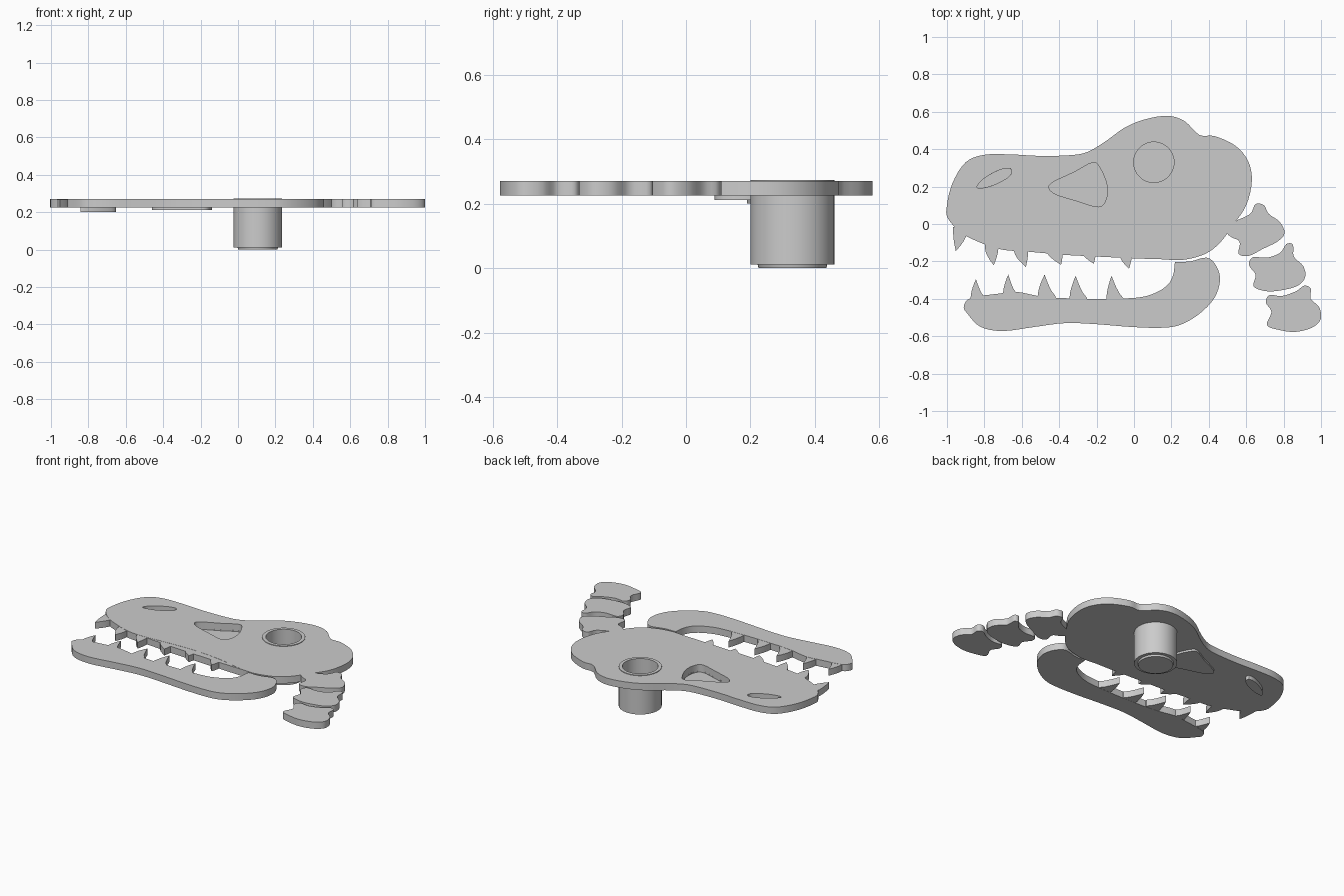
import bpy, bmesh, math
from mathutils import Vector

if "Cube" in bpy.data.objects:
    bpy.data.objects.remove(bpy.data.objects["Cube"])

Z0, Z1 = 0.225, 0.270          # plate bottom and top


def smooth(pts, n=4):
    """Closed Catmull-Rom curve through the points."""
    p = [Vector(q) for q in pts]
    out = []
    for i in range(len(p)):
        a, b, c, d = (p[(i + k - 1) % len(p)] for k in range(4))
        for s in range(n):
            t = s / n
            out.append(0.5 * (2 * b + (c - a) * t + (2 * a - 5 * b + 4 * c - d) * t * t
                              + (3 * b - a - 3 * c + d) * t ** 3))
    return out


def grow(pts, f):
    c = sum((Vector(p) for p in pts), Vector((0, 0))) / len(pts)
    return [c + (Vector(p) - c) * f for p in pts]


def shade(ob):
    bpy.ops.object.select_all(action='DESELECT')
    ob.select_set(True)
    bpy.context.view_layer.objects.active = ob
    bpy.ops.object.shade_smooth_by_angle(angle=math.radians(35))


def plate(name, loops, z0=Z0, z1=Z1):
    """Flat extrusion; the first loop of a pair is the outside, later ones are holes."""
    cu = bpy.data.curves.new(name + "_profile", 'CURVE')
    cu.dimensions, cu.fill_mode, cu.extrude = '2D', 'BOTH', (z1 - z0) / 2
    for lp in loops:
        sp = cu.splines.new('POLY')
        sp.points.add(len(lp) - 1)
        for q, v in zip(sp.points, lp):
            q.co = (v[0], v[1], 0, 1)
        sp.use_cyclic_u = True
    tmp = bpy.data.objects.new(name + "_tmp", cu)
    bpy.context.collection.objects.link(tmp)
    dg = bpy.context.evaluated_depsgraph_get()
    me = bpy.data.meshes.new_from_object(tmp.evaluated_get(dg))
    bpy.data.objects.remove(tmp)
    bm = bmesh.new()
    bm.from_mesh(me)
    bmesh.ops.remove_doubles(bm, verts=bm.verts, dist=1e-5)
    bmesh.ops.translate(bm, verts=bm.verts, vec=(0, 0, (z0 + z1) / 2))
    bmesh.ops.recalc_face_normals(bm, faces=bm.faces)
    bm.to_mesh(me)
    bm.free()
    ob = bpy.data.objects.new(name, me)
    bpy.context.collection.objects.link(ob)
    shade(ob)
    return ob


# skull plate with eye, cheek and nostril openings
skull = [(-1, .10), (-.97, .22), (-.9, .33), (-.80, .37), (-.66, .372), (-.5, .364), (-.34, .368),
         (-.25, .385), (-.155, .44), (-.05, .515), (.06, .56), (.18, .578), (.27, .55), (.35, .476),
         (.43, .47), (.54, .42), (.61, .337), (.63, .23), (.60, .10), (.53, -.005), (.46, -.10),
         (.38, -.16), (.26, -.192), (.14, -.185), (-.02, -.15), (-.21, -.13), (-.4, -.133),
         (-.61, -.144), (-.72, -.134), (-.82, -.10), (-.92, -.05), (-.995, .03)]
cheek = smooth([(-.455, .197), (-.425, .228), (-.32, .277), (-.225, .327), (-.185, .305), (-.145, .21),
                (-.15, .13), (-.19, .092), (-.30, .122), (-.42, .16)])
nostril = smooth([(-.84, .20), (-.8, .245), (-.715, .29), (-.66, .295), (-.665, .257),
                  (-.74, .213), (-.815, .192)])
EX, EY, N = 0.106, 0.33, 48
eye = [(EX + .125 * math.cos(2 * math.pi * i / N), EY + .125 * math.sin(2 * math.pi * i / N))
       for i in range(N)]
plate("skull", [smooth(skull), eye, cheek, nostril])

# shallow pockets under the openings
for name, outline, bottom in (("cheek_pocket", cheek, .212), ("nostril_pocket", nostril, .200)):
    plate(name + "_wall", [grow(outline, 1.03), grow(outline, .995)], bottom, Z0 + .002)
    plate(name + "_floor", [outline], bottom, bottom + .008)

# deep eye cup, lathed
prof = [(.105, 0), (.108, .012), (.13, .012), (.13, .274), (.108, .274), (.108, .02)]
bm = bmesh.new()
rings = [[bm.verts.new((EX + r * math.cos(2 * math.pi * i / N), EY + r * math.sin(2 * math.pi * i / N), z))
          for i in range(N)] for r, z in prof]
for a, b in zip(rings, rings[1:]):
    for i in range(N):
        j = (i + 1) % N
        bm.faces.new((a[i], a[j], b[j], b[i]))
bm.faces.new(rings[0])
bm.faces.new(rings[-1])
bmesh.ops.recalc_face_normals(bm, faces=bm.faces)
me = bpy.data.meshes.new("eye_cup")
bm.to_mesh(me)
bm.free()
cup = bpy.data.objects.new("eye_cup", me)
bpy.context.collection.objects.link(cup)
shade(cup)

# lower jaw
jaw = [(-.91, -.44), (-.87, -.395), (-.72, -.372), (-.625, -.363), (-.475, -.39), (-.235, -.40),
       (.005, -.395), (.11, -.37), (.18, -.325), (.21, -.27), (.218, -.21), (.225, -.203), (.30, -.20),
       (.39, -.18), (.44, -.225), (.46, -.30), (.43, -.395), (.35, -.48), (.245, -.54), (.14, -.555),
       (-.02, -.55), (-.21, -.535), (-.37, -.53), (-.53, -.55), (-.70, -.572), (-.82, -.55), (-.89, -.48)]
plate("lower_jaw", [smooth(jaw)])

# neck bones
bones = [
    [(.50, -.045), (.535, .01), (.62, .053), (.65, .107), (.695, .10), (.72, .055), (.78, .01),
     (.805, -.05), (.765, -.095), (.685, -.135), (.615, -.17), (.56, -.16), (.565, -.095), (.52, -.07)],
    [(.615, -.22), (.635, -.178), (.71, -.18), (.78, -.155), (.815, -.107), (.85, -.112), (.855, -.175),
     (.905, -.225), (.915, -.285), (.875, -.33), (.80, -.352), (.715, -.36), (.64, -.335), (.65, -.272)],
    [(.705, -.42), (.725, -.38), (.79, -.385), (.865, -.36), (.91, -.33), (.945, -.345), (.945, -.40),
     (.99, -.445), (.998, -.51), (.95, -.555), (.86, -.577), (.77, -.565), (.71, -.54), (.735, -.47)]]
for k, b in enumerate(bones):
    plate(f"neck_bone_{k + 1}", [smooth(b)])

# gum strip below the skull edge
plate("upper_gum", [[(-.68, -.10), (-.66, -.14), (-.52, -.152), (-.38, -.165), (-.18, -.175),
                     (.03, -.185), (.2, -.19), (.2, -.15), (-.02, -.11)]], Z0 + .001, Z1 - .001)


# curved teeth: left base, right base, tip, base height
def tooth(name, xl, xr, xt, yt, yb):
    root = yb + (.03 if yt < yb else -.03)
    h = yt - yb
    left = [(xl + (xt - xl) * t ** 1.6, yb + h * t) for t in (0, .25, .5, .75)]
    right = [(xr + (xt - xr) * (t ** (.7 if yt > yb else 1.6)), yb + h * t) for t in (.75, .5, .25, 0)]
    plate(name, [[(xl, root)] + left + [(xt, yt)] + right + [(xr, root)]], Z0 + .001, Z1 - .001)


upper = [(-.967, -.893, -.953, -.145, -.045), (-.797, -.725, -.75, -.22, -.13),
         (-.643, -.565, -.578, -.23, -.142), (-.468, -.38, -.39, -.218, -.145),
         (-.285, -.203, -.215, -.212, -.145), (-.08, -.01, -.027, -.24, -.16)]
lower = [(-.873, -.80, -.845, -.295, -.39), (-.70, -.63, -.672, -.27, -.368),
         (-.515, -.42, -.478, -.27, -.385), (-.345, -.25, -.312, -.277, -.397),
         (-.148, -.055, -.12, -.277, -.399)]
for label, row in (("upper", upper), ("lower", lower)):
    for k, t in enumerate(row):
        tooth(f"{label}_tooth_{k + 1}", *t)
